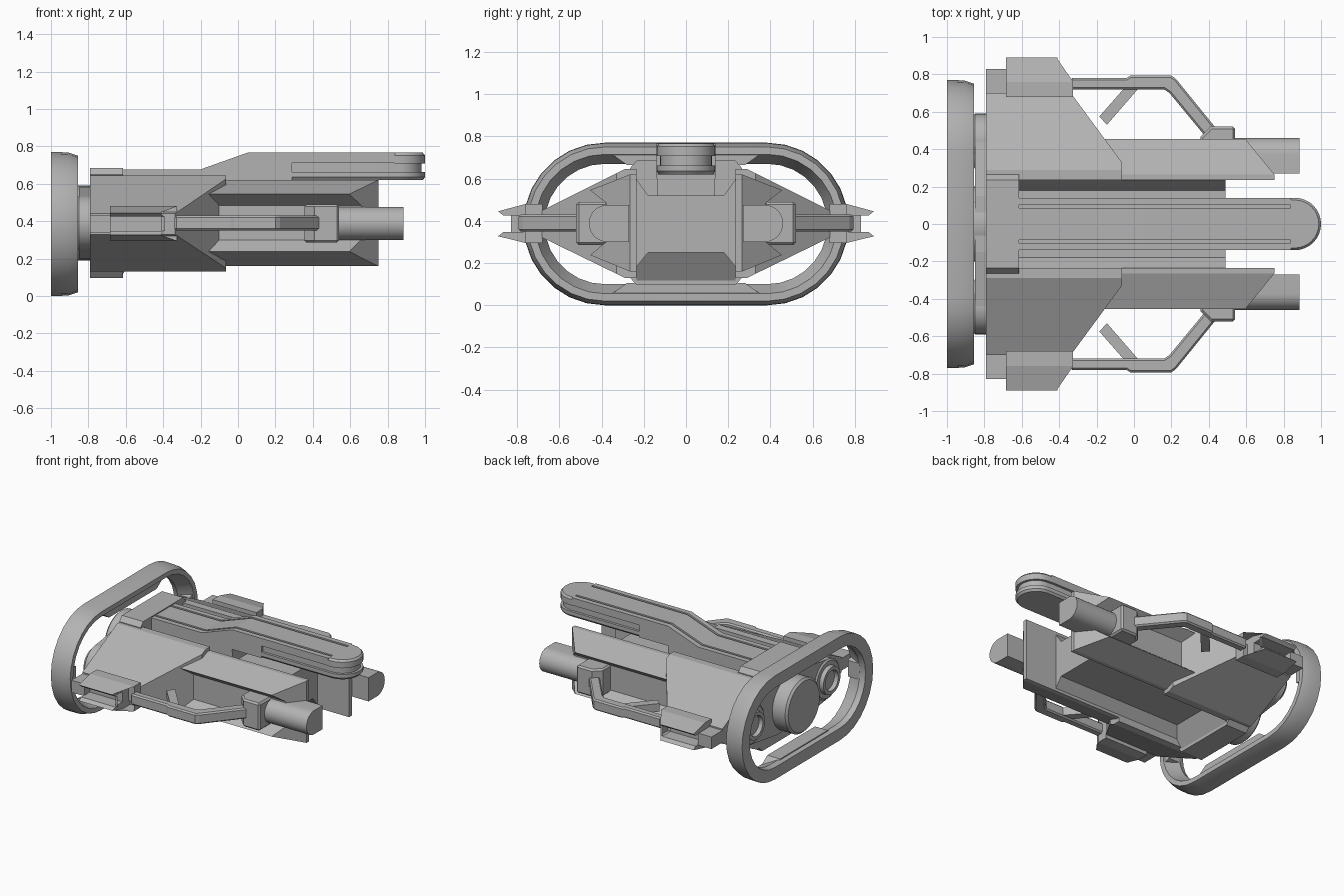
import bpy, bmesh, math

if "Cube" in bpy.data.objects:
    bpy.data.objects.remove(bpy.data.objects["Cube"])

hull = bpy.data.materials.new("hull_grey")
hull.diffuse_color = (0.45, 0.45, 0.45, 1)
hull.use_nodes = True
hull.node_tree.nodes["Principled BSDF"].inputs["Base Color"].default_value = hull.diffuse_color
MID = 0.385  # height of the long axis


def finish(name, bm, mirror=False, smooth=False, bevel=0):
    bmesh.ops.recalc_face_normals(bm, faces=bm.faces[:])
    me = bpy.data.meshes.new(name)
    bm.to_mesh(me)
    bm.free()
    me.materials.append(hull)
    ob = bpy.data.objects.new(name, me)
    bpy.context.collection.objects.link(ob)
    if bevel:
        b = ob.modifiers.new("bevel", 'BEVEL')
        b.width, b.segments, b.limit_method = bevel, 1, 'ANGLE'
        b.angle_limit = math.radians(50)
    if mirror:
        m = ob.modifiers.new("mirror", 'MIRROR')
        m.use_axis = (False, True, False)
        m.use_mirror_merge = False
    if smooth:
        bpy.ops.object.select_all(action='DESELECT')
        ob.select_set(True)
        bpy.context.view_layer.objects.active = ob
        bpy.ops.object.shade_smooth_by_angle(angle=math.radians(30))
    return ob


def prism(name, pts, axis, a, b, cuts=(), **kw):
    """Extrude a 2D outline along an axis, then slice off anything past the cut planes."""
    place = {'x': lambda p, t: (t, p[0], p[1]),
             'y': lambda p, t: (p[0], t, p[1]),
             'z': lambda p, t: (p[0], p[1], t)}[axis]
    bm = bmesh.new()
    lo = [bm.verts.new(place(p, a)) for p in pts]
    hi = [bm.verts.new(place(p, b)) for p in pts]
    n = len(pts)
    bm.faces.new(lo)
    bm.faces.new(hi)
    for i in range(n):
        j = (i + 1) % n
        bm.faces.new((lo[i], lo[j], hi[j], hi[i]))
    for co, no in cuts:
        bmesh.ops.bisect_plane(bm, geom=bm.verts[:] + bm.edges[:] + bm.faces[:],
                               plane_co=co, plane_no=no, clear_outer=True)
        bmesh.ops.holes_fill(bm, edges=[e for e in bm.edges if e.is_boundary])
    return finish(name, bm, **kw)


def box(name, x, y, z, **kw):
    return prism(name, [(x[0], y[0]), (x[1], y[0]), (x[1], y[1]), (x[0], y[1])], 'z', *z, **kw)


def loft(name, loops, closed=False, **kw):
    """Skin equal-length loops; closed joins last to first, otherwise the ends are capped."""
    bm = bmesh.new()
    rows = [[bm.verts.new(p) for p in l] for l in loops]
    n = len(rows[0])
    for k in range(len(rows) if closed else len(rows) - 1):
        r, s = rows[k], rows[(k + 1) % len(rows)]
        for i in range(n):
            j = (i + 1) % n
            bm.faces.new((r[i], r[j], s[j], s[i]))
    if not closed:
        bm.faces.new(rows[0])
        bm.faces.new(rows[-1])
    return finish(name, bm, **kw)


def lathe(name, prof, cy, **kw):
    return loft(name, [[(x, cy + r * math.cos(t), MID + 0.005 + r * math.sin(t))
                        for t in [math.tau * i / 40 for i in range(40)]] for x, r in prof], smooth=True, **kw)


def stadium(x, r, half=0.385, n=14):
    pts = []
    for side in (1, -1):
        for i in range(n + 1):
            t = -math.pi / 2 + math.pi * i / n
            pts.append((x, side * (half + r * math.cos(t)), MID + side * r * math.sin(t)))
    return pts


# Rear hoop with tapered front lip and inner pads
hoop = [(-1, .385), (-.91, .383), (-.855, .365), (-.855, .33), (-.96, .285), (-1, .295)]
loft("rear_hoop", [stadium(x, r) for x, r in hoop], closed=True, smooth=True)
for nm, s in (("upper", 1), ("lower", -1)):
    prism("hoop_pad_" + nm, [(-.38, MID + s * .35), (.38, MID + s * .35), (.28, MID + s * .28),
                             (-.28, MID + s * .28)], 'x', -.97, -.865)
prism("hoop_side_pad", [(.665, .33), (.72, .31), (.72, .47), (.665, .45)], 'x', -.96, -.865, mirror=True)

# Engines on a shared mounting plate
lathe("main_engine", [(-.97, .185), (-.955, .2), (-.78, .2)], 0)
lathe("side_engine", [(-.86, .135), (-.85, .147), (-.78, .147)], .443, mirror=True)
lathe("side_nozzle", [(-.84, .07), (-.89, .075), (-.89, .1), (-.85, .105)], .443, mirror=True)
prism("engine_plate", [(-.45, .245), (-.15, .2), (.15, .2), (.45, .245),
                       (.45, .535), (.15, .58), (-.15, .58), (-.45, .535)], 'x', -.85, -.78)

# Collar and central hull, which is a trough above and below, between the side walls
prism("collar", [(.235, .685), (.265, .65), (.265, .13), (.235, .097),
                 (-.235, .097), (-.265, .13), (-.265, .65), (-.235, .685)], 'x', -.79, -.615)
prism("central_hull", [(.24, .605), (.18, .52), (-.18, .52), (-.24, .605),
                       (-.24, .175), (-.18, .25), (.18, .25), (.24, .175)], 'x', -.62, .49)
prism("belly_ramp", [(-.62, .11), (-.62, .3), (-.53, .25)], 'y', -.235, .235)
box("cannon_pylon", (-.62, .05), (-.138, .138), (.5, .63))

# Wings, wing root strip and wing tip pods
prism("wing", [(.235, .645), (.29, .645), (.70, .44), (.70, .33), (.29, .13), (.235, .13)],
      'x', -.79, -.065, cuts=[((-.065, .33, 0), (.36, .265, 0))], mirror=True)
box("wing_edge", (-.79, -.68), (.65, .83), (.34, .43), mirror=True)
for nm, a, b, d in (("rear", -.685, -.41, .77), ("front", -.41, -.325, .855)):
    prism("wing_tip_" + nm, [(.68, .48), (.76, .48), (.89, .445), (.865, .425), (d, .424), (d, .348),
                             (.865, .347), (.89, .327), (.76, .295), (.68, .295)], 'x', a, b,
          cuts=[((-.415, .89, 0), (.13, .09, 0))] if nm == "front" else (), mirror=True)

# Side sponsons: recessed outer channel, slanted noses
prism("sponson", [(.235, .62), (.265, .62), (.455, .545), (.378, .485), (.378, .30),
                  (.455, .238), (.265, .16), (.235, .16)],
      'x', -.6, .75, cuts=[((.75, .265, 0), (.19, .155, 0))], mirror=True)

# Side barrels: flat inside, round outside
arc = [(.372 + .088 * math.cos(t), .388 + .088 * math.sin(t))
       for t in [-math.pi / 2 + math.pi * i / 16 for i in range(17)]]
prism("side_barrel", [(.27, .30)] + arc + [(.27, .476)], 'x', .4, .885, mirror=True, smooth=True)
prism("barrel_clamp", [(.355, .37), (.355, .465), (.41, .52), (.54, .52), (.54, .37)],
      'z', .285, .49, mirror=True, bevel=.012)

# Outrigger rails from wing tips to the clamps
prism("rail", [(-.34, .78), (-.04, .78), (-.02, .793), (.2, .793), (.225, .775), (.44, .51),
               (.38, .47), (.19, .70), (.16, .72), (-.34, .72)], 'z', .35, .43, mirror=True, bevel=.01)
prism("rail_stub", [(-.04, .74), (.02, .72), (-.145, .53), (-.185, .575)], 'z', .36, .42, mirror=True)


# Top cannon: grooved strips following the rising profile
def strip(name, y0, y1, drop, **kw):
    prism(name, [(-.63, .6), (-.63, .677 - drop), (-.2, .677 - drop), (.05, .766 - drop), (.84, .766 - drop),
                 (.84, .71), (.29, .71), (.29, .62), (.05, .62), (.05, .6)], 'y', y0, y1, **kw)


strip("cannon_spine", -.085, .085, 0)
strip("cannon_groove", .085, .102, .018, mirror=True)
strip("cannon_shoulder", .102, .14, 0, mirror=True)


# Rounded cannon nose in three layers, the middle one inset
def nose(name, x0, r, layers):
    def ring(r, z):
        return [(x0, -r, z)] + [(.86 + r * math.cos(t), r * math.sin(t), z)
                                for t in [-math.pi / 2 + math.pi * i / 16 for i in range(17)]] + [(x0, r, z)]
    loft(name, [ring(r - d, z) for z, d in layers], smooth=True)


nose("cannon_lower", .29, .14, [(.62, .012), (.635, 0), (.662, 0)])
nose("cannon_inset", .28, .122, [(.655, 0), (.715, 0)])
nose("cannon_upper", .838, .14, [(.708, 0), (.752, 0), (.766, .012)])
